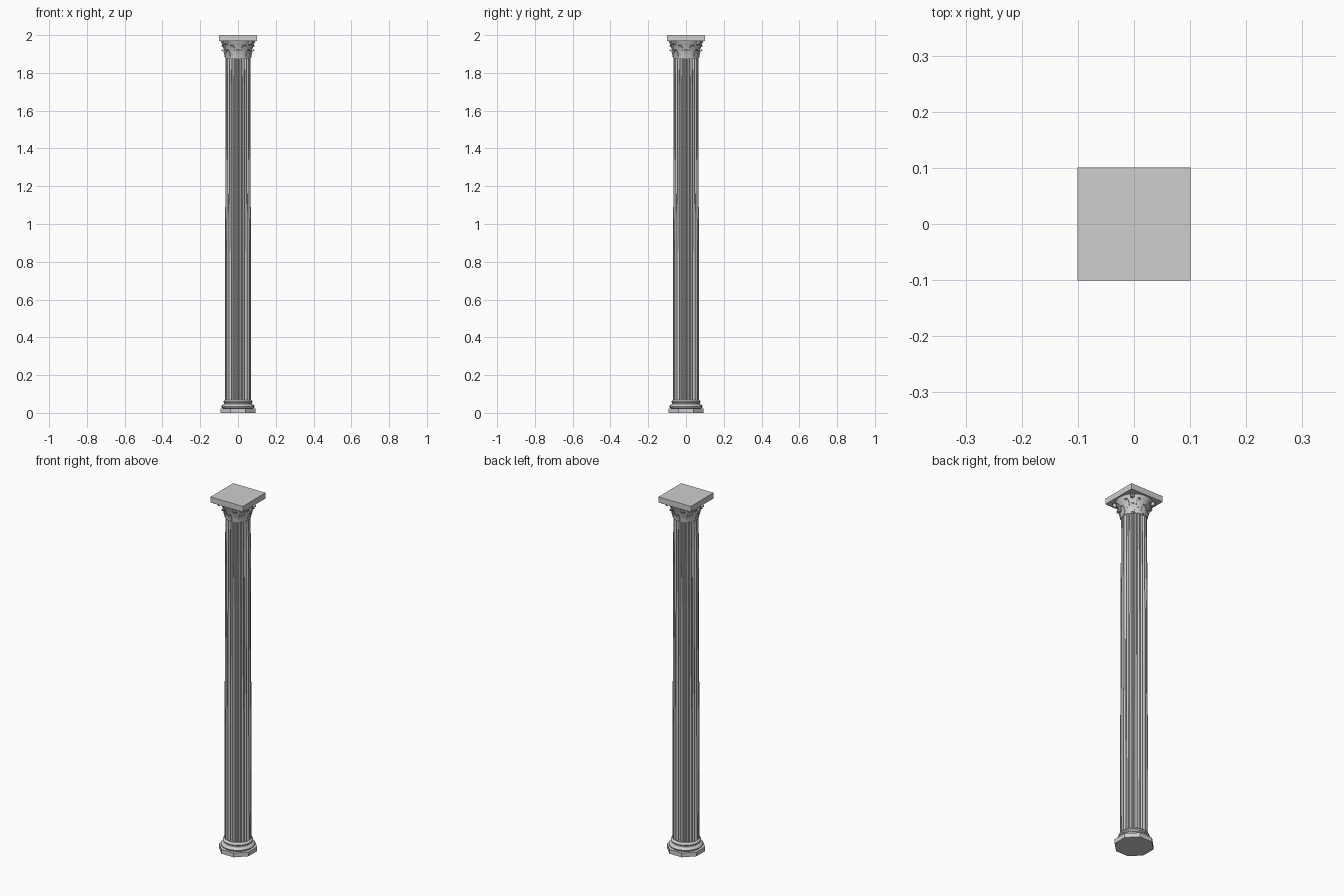
import bpy
import bmesh
from math import sin, cos, pi, radians

cube = bpy.data.objects.get("Cube")
if cube:
    bpy.data.objects.remove(cube, do_unlink=True)

stone = bpy.data.materials.new("grey stone")
stone.use_nodes = True
stone.diffuse_color = (0.62, 0.62, 0.62, 1)
stone.node_tree.nodes["Principled BSDF"].inputs["Base Color"].default_value = (0.62, 0.62, 0.62, 1)


def finish(name, bm, smooth=None):
    bmesh.ops.recalc_face_normals(bm, faces=bm.faces)
    mesh = bpy.data.meshes.new(name)
    bm.to_mesh(mesh)
    bm.free()
    mesh.materials.append(stone)
    obj = bpy.data.objects.new(name, mesh)
    bpy.context.collection.objects.link(obj)
    if smooth:
        bpy.ops.object.select_all(action="DESELECT")
        obj.select_set(True)
        bpy.context.view_layer.objects.active = obj
        bpy.ops.object.shade_smooth_by_angle(angle=radians(smooth))
    return obj


def skin(bm, rings):
    """Join closed rings of points into a capped solid."""
    loops = [[bm.verts.new(p) for p in ring] for ring in rings]
    for low, high in zip(loops, loops[1:]):
        for i in range(len(low)):
            j = (i + 1) % len(low)
            bm.faces.new((low[i], low[j], high[j], high[i]))
    bm.faces.new(loops[0])
    bm.faces.new(loops[-1])


def lathe(name, profile, sides, turn=0.0, smooth=None):
    bm = bmesh.new()
    angles = [turn + 2 * pi * i / sides for i in range(sides)]
    skin(bm, [[(r * cos(a), r * sin(a), z) for a in angles] for r, z in profile])
    return finish(name, bm, smooth)


# Octagonal plinth
across = 0.093 / cos(pi / 8)
lathe("plinth", [(across, 0), (across, 0.024)], 8, pi / 8)


# Moulded base: two rounded rings with a hollow between them
def bulge(radius, swell, low, high, steps=6):
    return [(radius + swell * sin(pi * i / steps), low + (high - low) * i / steps)
            for i in range(steps + 1)]


lathe("base_moulding",
      bulge(0.08, 0.008, 0.024, 0.044) + [(0.074, 0.047), (0.073, 0.051)]
      + bulge(0.073, 0.005, 0.053, 0.065) + [(0.069, 0.069)], 32, smooth=35)

# Fluted, gently tapering shaft
FLUTES = 24
bm = bmesh.new()
section = []
for n in range(FLUTES):
    for part, depth in ((0, 0), (0.22, 0), (0.4, 0.075), (0.61, 0.1), (0.82, 0.075)):
        section.append((2 * pi * (n + part - 0.11) / FLUTES, 1 - depth))
skin(bm, [[(r * f * cos(a), r * f * sin(a), z) for a, f in section]
          for r, z in ((0.069, 0.066), (0.0685, 0.7), (0.067, 1.3), (0.065, 1.88))])
finish("fluted_shaft", bm)

# Flared bell of the capital
BELL = [(0.066, 1.875), (0.068, 1.89), (0.072, 1.915), (0.079, 1.94), (0.088, 1.957), (0.094, 1.972)]
lathe("capital_bell", BELL, 24, pi / 24, smooth=40)


def bell_radius(z):
    for (r0, z0), (r1, z1) in zip(BELL, BELL[1:]):
        if z <= z1:
            return r0 + (r1 - r0) * (z - z0) / (z1 - z0)
    return BELL[-1][0]


# Two tiers of leaves, each curling out and over at its tip
def leaf_tier(name, count, turn, foot, height, width):
    bm = bmesh.new()
    shape = ((0, 0.7, 0.001), (0.4, 1, 0.002), (0.75, 0.95, 0.004),
             (1, 0.7, 0.008), (0.95, 0.45, 0.012), (0.82, 0.25, 0.012))
    for n in range(count):
        a = turn + 2 * pi * n / count
        rings = []
        for up, wide, out in shape:
            z = foot + up * height
            r = bell_radius(z) + out
            w = wide * width / 2
            thick = 0.003
            ring = [(r - thick, -w), (r, -w), (r + 0.0015, 0), (r, w), (r - thick, w)]
            rings.append([(x * cos(a) - y * sin(a), x * sin(a) + y * cos(a), z) for x, y in ring])
        skin(bm, rings)
    return finish(name, bm, 40)


leaf_tier("lower_leaves", 8, 0, 1.88, 0.043, 0.022)
leaf_tier("upper_leaves", 8, pi / 8, 1.905, 0.043, 0.024)

# Scroll under each corner of the top slab: a drum with a raised eye
bm = bmesh.new()
for n in range(4):
    a = pi / 4 + n * pi / 2
    rings = []
    for radius, out in ((0.011, 0.086), (0.011, 0.104), (0.008, 0.106),
                        (0.007, 0.103), (0.004, 0.103), (0.003, 0.107)):
        ring = []
        for k in range(12):
            t = 2 * pi * k / 12
            side = radius * cos(t)
            ring.append((out * cos(a) - side * sin(a), out * sin(a) + side * cos(a),
                         1.958 + radius * sin(t)))
        rings.append(ring)
    skin(bm, rings)
finish("corner_scrolls", bm, 35)

# Square slab on top
half = 0.101 * 2 ** 0.5
lathe("top_slab", [(half, 1.968), (half, 2.0)], 4, pi / 4)
